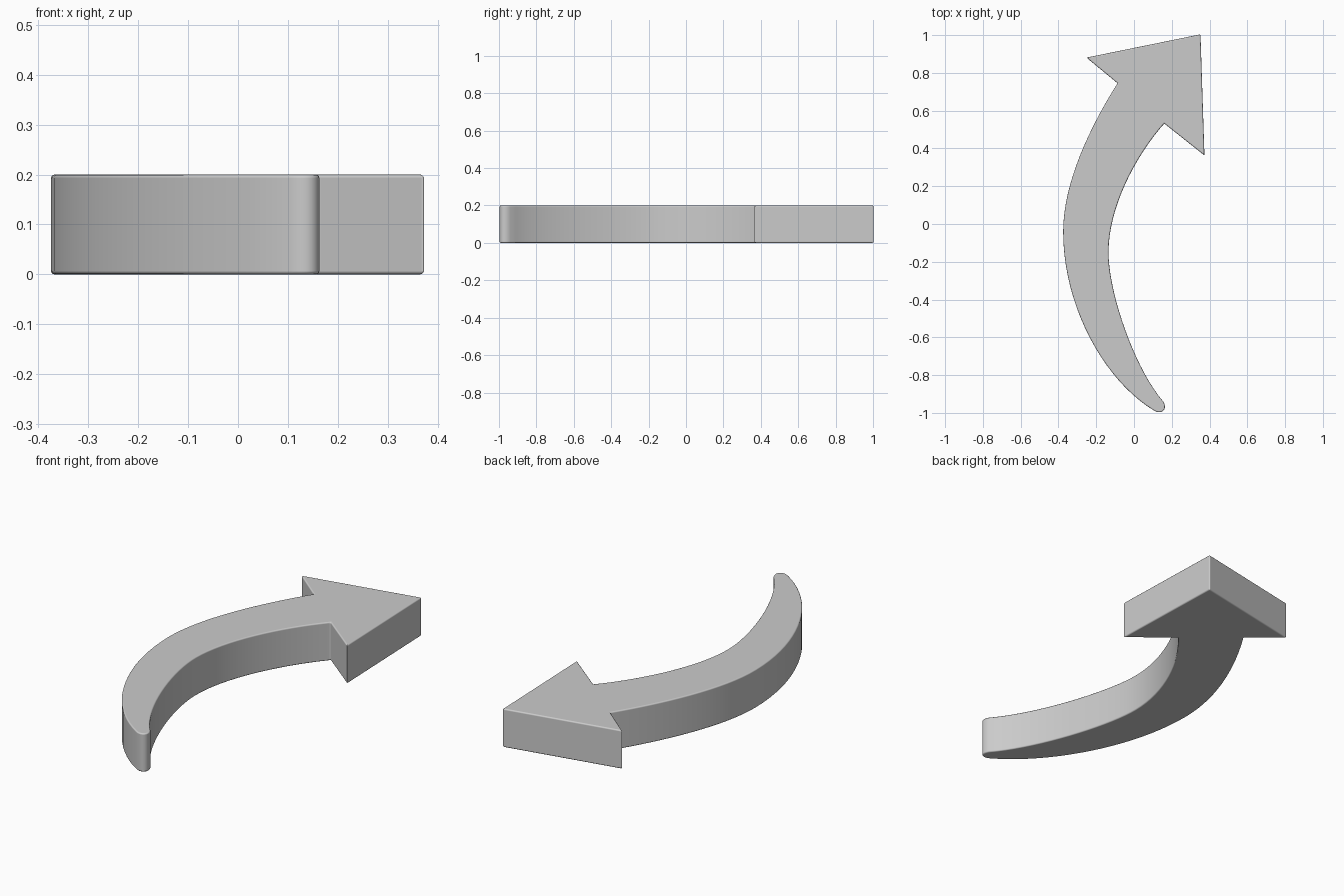
import bpy, bmesh, math
from mathutils import Vector
from mathutils.geometry import interpolate_bezier

if "Cube" in bpy.data.objects:
    bpy.data.objects.remove(bpy.data.objects["Cube"])

HEIGHT = 0.2


def arc(p0, h0, h1, p1, n):
    """Points along a Bezier span, without its last point."""
    pts = interpolate_bezier(Vector(p0), Vector(h0), Vector(h1), Vector(p1), n + 1)
    return [(p[0], p[1]) for p in pts[:-1]]


# Arrow head: inner notch, right barb, tip, left barb
outline = [(0.16, 0.532), (0.373, 0.363), (0.352, 1.004), (-0.252, 0.881)]
# Outer side of the curved shaft
outline += arc((-0.087, 0.745), (-0.23, 0.52), (-0.375, 0.22), (-0.375, -0.04), 16)
outline += arc((-0.375, -0.04), (-0.375, -0.44), (-0.155, -0.83), (0.105, -0.987), 20)
# Rounded tail
outline += arc((0.105, -0.987), (0.145, -1.013), (0.18, -0.982), (0.155, -0.94), 10)
# Inner side of the shaft
outline += arc((0.155, -0.94), (0.0, -0.76), (-0.135, -0.36), (-0.135, -0.15), 18)
outline += arc((-0.135, -0.15), (-0.135, 0.08), (0.0, 0.35), (0.16, 0.532), 16)

# Extrude the outline into a solid
bm = bmesh.new()
face = bm.faces.new([bm.verts.new((x, y, 0)) for x, y in outline])
top = bmesh.ops.extrude_face_region(bm, geom=[face], use_keep_orig=True)
bmesh.ops.translate(bm, vec=(0, 0, HEIGHT),
                    verts=[v for v in top["geom"] if isinstance(v, bmesh.types.BMVert)])
bmesh.ops.recalc_face_normals(bm, faces=bm.faces[:])
for f in bm.faces:
    f.smooth = True
mesh = bpy.data.meshes.new("curved_arrow")
bm.to_mesh(mesh)
bm.free()
arrow = bpy.data.objects.new("curved_arrow", mesh)
bpy.context.collection.objects.link(arrow)

# Small rounded edges
bev = arrow.modifiers.new("edge_rounding", "BEVEL")
bev.width = 0.007
bev.segments = 3
bev.limit_method = "ANGLE"
bev.angle_limit = math.radians(42)
bev.use_clamp_overlap = False
bev.harden_normals = True
